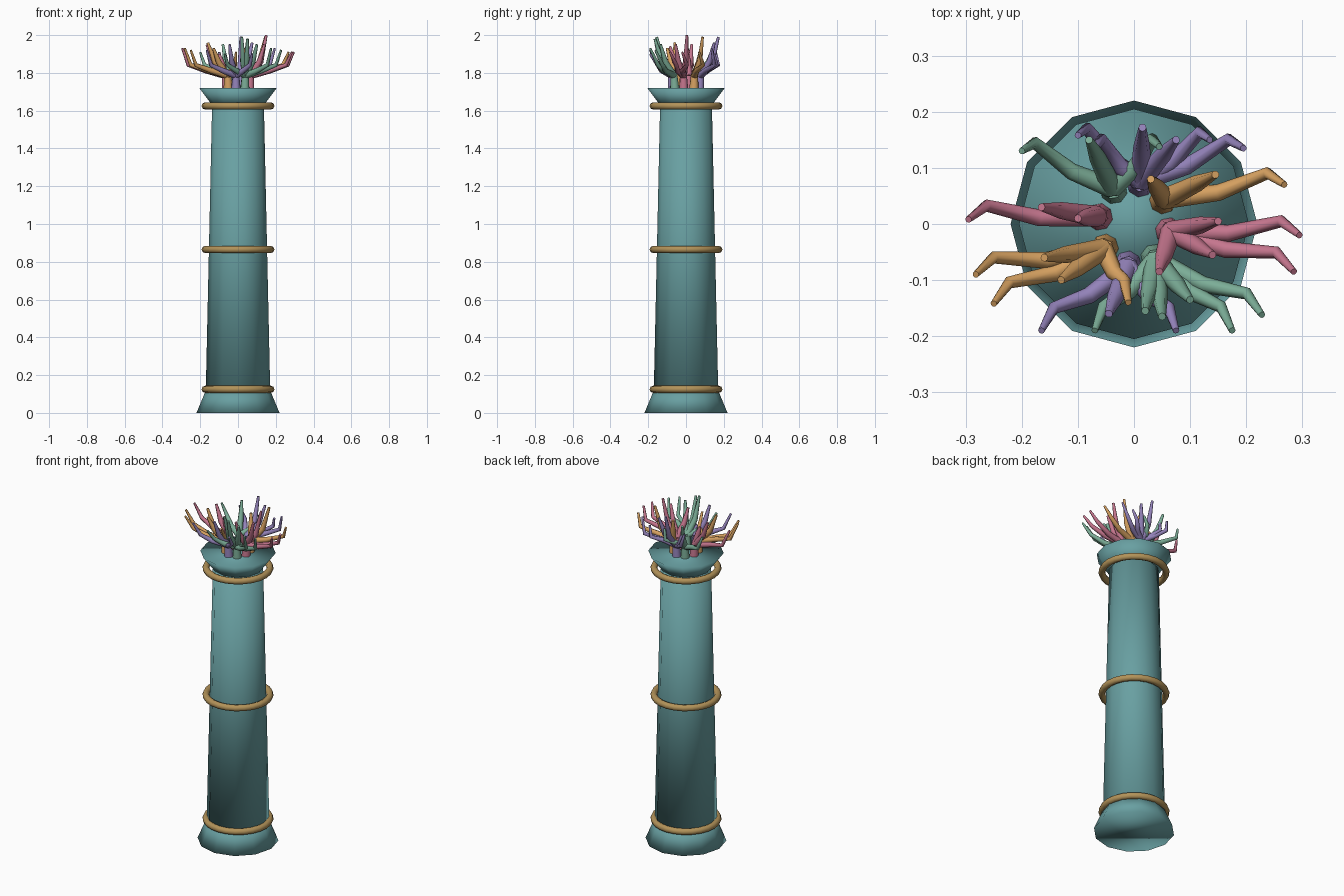
import bpy, math
from mathutils import Vector

old = bpy.data.objects.get("Cube")
if old:
    bpy.data.objects.remove(old, do_unlink=True)


def material(name, rgb):
    mat = bpy.data.materials.new(name)
    mat.use_nodes = True
    colour = (*rgb, 1)
    mat.diffuse_color = colour
    mat.node_tree.nodes["Principled BSDF"].inputs["Base Color"].default_value = colour
    return mat


teal = material("teal", (.14, .35, .36))
gold = material("gold", (.45, .29, .1))
pink = material("pink", (.56, .18, .27))
orange = material("orange", (.68, .36, .12))
purple = material("purple", (.3, .23, .5))
green = material("green", (.2, .42, .31))


def finish(name, mat):
    obj = bpy.context.object
    obj.name = name
    obj.data.materials.append(mat)
    bpy.ops.object.shade_smooth()
    return obj


def drum(name, low, high, r_low, r_high):
    """Capped twelve-sided cone section standing between two heights."""
    bpy.ops.mesh.primitive_cone_add(vertices=12, radius1=r_low, radius2=r_high,
                                    depth=high - low, location=(0, 0, (low + high) / 2))
    return finish(name, teal)


# Column: flared foot, tapering shaft, flared rim
drum("foot", 0, .12, .22, .17)
drum("shaft", .05, 1.68, .172, .136)
drum("rim", 1.62, 1.72, .13, .205)

# Three gold bands
for name, z in (("lower_band", .125), ("middle_band", .865), ("upper_band", 1.625)):
    bpy.ops.mesh.primitive_torus_add(major_segments=24, minor_segments=8,
                                     major_radius=.174, minor_radius=.019,
                                     location=(0, 0, z))
    finish(name, gold)


def add_tube(curve, points, radii):
    spline = curve.splines.new('POLY')
    spline.points.add(len(points) - 1)
    for knot, pos, radius in zip(spline.points, points, radii):
        knot.co = (*pos, 1)
        knot.radius = radius
    spline.use_smooth = True


def tentacle_clump(name, mat, angle, long_tips, tall_tips):
    """Tentacles sharing one root: long ones hook upward, tall ones rise steeply."""
    curve = bpy.data.curves.new(name, 'CURVE')
    curve.dimensions = '3D'
    curve.bevel_depth = 1
    curve.bevel_resolution = 2
    curve.use_fill_caps = True
    root = Vector((.062 * math.cos(angle), .072 * math.sin(angle), 1.7))
    crown = root * 1.08
    crown.z = 1.785
    add_tube(curve, (root, crown), (.026, .019))
    for x, y, z in long_tips:
        tip = Vector((x, y, z))
        middle = crown.lerp(tip, .45)
        middle.z = 1.812
        elbow = crown.lerp(tip, .86) + Vector((0, .024, 0))
        elbow.z = 1.842
        add_tube(curve, (crown, middle, elbow, tip), (.018, .015, .011, .006))
    for x, y, z in tall_tips:
        tip = Vector((x, y, z))
        elbow = crown.lerp(tip, .65)
        elbow.z = 1.86
        add_tube(curve, (crown, elbow, tip), (.019, .015, .007))
    obj = bpy.data.objects.new(name, curve)
    bpy.context.collection.objects.link(obj)
    bpy.ops.object.select_all(action='DESELECT')
    obj.select_set(True)
    bpy.context.view_layer.objects.active = obj
    bpy.ops.object.convert(target='MESH')
    finish(name, mat)


# Eight clumps around the mouth: name, colour, long tips, tall tips
clumps = (
    ("left_pink_clump", pink,
     ((.295, -.02, 1.91), (.285, -.085, 1.91)),
     ((.15, .005, 2), (.14, -.055, 1.95), (.045, -.085, 1.94))),
    ("left_orange_clump", orange,
     ((.268, .07, 1.91),),
     ((.145, .088, 1.99), (.03, .08, 1.93))),
    ("back_left_purple_clump", purple,
     ((.195, .135, 1.93), (.135, .15, 1.9), (-.1, .158, 1.91), (-.07, .135, 1.9)),
     ((.075, .15, 1.96), (.015, .172, 1.99))),
    ("back_right_green_clump", green,
     ((-.2, .13, 1.91), (.045, .138, 1.9)),
     ((-.08, .15, 1.95),)),
    ("right_pink_clump", pink,
     ((-.295, .008, 1.93),),
     ((-.165, .03, 1.95), (-.1, .01, 1.9))),
    ("right_orange_clump", orange,
     ((-.282, -.09, 1.93), (-.25, -.142, 1.92), (-.01, -.14, 1.91)),
     ((-.16, -.06, 1.96), (-.13, -.1, 1.93))),
    ("front_right_purple_clump", purple,
     ((-.165, -.19, 1.92), (.075, -.19, 1.9)),
     ((-.045, -.16, 1.95),)),
    ("front_left_green_clump", green,
     ((.228, -.162, 1.92), (.175, -.19, 1.93), (-.07, -.19, 1.9)),
     ((.1, -.135, 1.95), (.05, -.165, 1.98), (.02, -.155, 1.99))),
)
for i, (name, mat, long_tips, tall_tips) in enumerate(clumps):
    tentacle_clump(name, mat, math.radians(45 * i - 10), long_tips, tall_tips)
